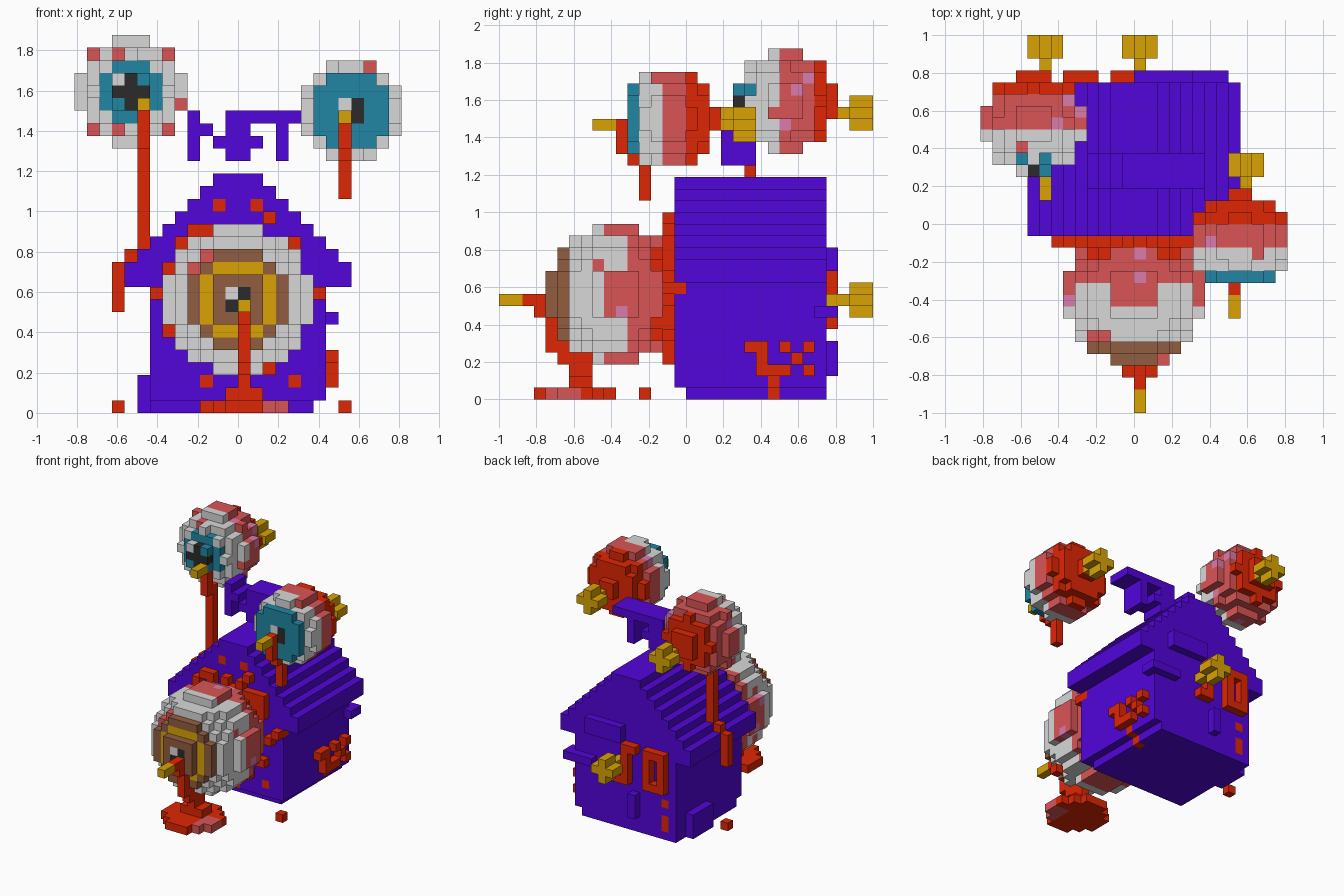
import bpy, bmesh, random
from mathutils import Vector

cube = bpy.data.objects.get("Cube")
if cube:
    bpy.data.objects.remove(cube, do_unlink=True)

V = 0.0625  # edge of one block
random.seed(4)

COLOURS = {
    "purple": (0.085, 0.0015, 0.70), "red": (0.74, 0.019, 0.001),
    "gold": (0.70, 0.37, 0.001), "brown": (0.29, 0.11, 0.052),
    "teal": (0.014, 0.24, 0.37), "white": (0.69, 0.69, 0.69),
    "salmon": (0.70, 0.09, 0.094), "mauve": (0.70, 0.20, 0.42),
    "black": (0.024, 0.024, 0.024),
}
MATS = {}
for name, rgb in COLOURS.items():
    m = bpy.data.materials.new(name)
    m.use_nodes = True
    m.diffuse_color = (*rgb, 1)
    bsdf = m.node_tree.nodes["Principled BSDF"]
    bsdf.inputs["Base Color"].default_value = (*rgb, 1)
    bsdf.inputs["Roughness"].default_value = 0.9
    MATS[name] = m


def box(x, y, z):
    """Block positions of a box; each range is inclusive, a number is one block."""
    r = [range(a[0], a[1] + 1) if isinstance(a, tuple) else (a,) for a in (x, y, z)]
    return [(i, j, k) for i in r[0] for j in r[1] for k in r[2]]


def build(name, cells):
    """Turn {block: colour} into a mesh holding only the exposed sides."""
    bm = bmesh.new()
    used = sorted(set(cells.values()))
    for c, colour in cells.items():
        mid = Vector(c) + Vector((0.5, 0.5, 0.5))
        for axis in range(3):
            for s in (-1, 1):
                n = list(c)
                n[axis] += s
                if tuple(n) in cells:
                    continue
                d, u, w = Vector(), Vector(), Vector()
                d[axis], u[(axis + 1) % 3], w[(axis + 2) % 3] = s / 2, s / 2, 0.5
                ring = (-u - w, u - w, u + w, w - u)
                f = bm.faces.new([bm.verts.new((mid + d + q) * V) for q in ring])
                f.material_index = used.index(colour)
    bmesh.ops.remove_doubles(bm, verts=bm.verts[:], dist=0.001)
    mesh = bpy.data.meshes.new(name)
    bm.to_mesh(mesh)
    bm.free()
    for colour in used:
        mesh.materials.append(MATS[colour])
    ob = bpy.data.objects.new(name, mesh)
    bpy.context.collection.objects.link(ob)


def part(name, colour, *boxes):
    build(name, {c: colour for b in boxes for c in box(*b)})


# House body with stepped gable roof
house = {c: "purple" for c in box((-7, 6), (-1, 11), (1, 9)) + box((-7, 5), (0, 11), 0)}
for z in range(10, 19):
    half = min(9, 20 - z)
    house.update({c: "purple" for c in box((-half, half - 1), (-1, 11), z)})
# stains soaked into the walls
for x, y, z in [(-2, -1, 16), (1, -1, 16), (4, -1, 2), (-3, -1, 2), (-6, 11, 4),
                (-6, 11, 2), (-6, 11, 1), (-7, -1, 9), (6, -1, 9), (0, -1, 1),
                (6, 7, 1), (5, 7, 0)]:
    house[(x, y, z)] = "red"
build("house", house)

# Loose planks on the walls
part("wall_planks", "purple", ((0, 4), 12, (11, 12)), ((4, 7), 12, 7), (7, 11, 7),
     (-2, 12, (2, 4)), (-8, (6, 9), (0, 2)))

# Broken back window frames
part("back_window", "red", (-6, 12, (6, 10)), (-4, 12, (6, 10)), (-5, 12, 6), (-5, 12, 10))
part("broken_window", "red", (-1, 12, (6, 10)), (0, 12, 6), (-2, 12, 10))

# Floating ridge ornament
part("ridge_ornament", "purple", ((-1, 5), (3, 5), 23), (-4, (3, 5), (20, 23)),
     (-3, (3, 5), 22), ((-1, 0), (3, 5), 22), ((-2, 1), (3, 5), 21),
     ((-1, 0), (3, 5), 20), (3, (3, 5), (20, 22)))

# Splashes on the front wall around the big eye
splash = {(x, -2, z): "red" for x, z in ((-5, 13), (4, 13), (-4, 14), (2, 15), (-7, 9), (6, 9))}
for x, y, z in box((-7, 6), -2, (2, 15)):
    r = ((x + 0.5) ** 2 + (z - 8.5) ** 2) ** 0.5
    if 3.5 < r < 6.2 and random.random() < 0.5:
        splash[(x, y, z)] = "red"
build("front_splash", splash)

# Splash on the side wall
part("side_splash", "red", (7, (5, 6), 4), (7, 6, 3), (7, (6, 8), 2), (7, 8, 4),
     (7, 9, 3), (7, 10, 4), (7, 10, 2))


def eyeball(name, centre, r2, y_min, pink, red, lobe, iris):
    """Block sphere: iris in front, white, pink, then red at the back."""
    cx, cy, cz = centre
    R = int(r2 ** 0.5) + 1
    cells = {}
    for c in box((int(cx) - R, int(cx) + R), (int(cy) - R - 1, int(cy) + R),
                 (int(cz) - R, int(cz) + R)):
        dx, dy, dz = c[0] + 0.5 - cx, c[1] + 0.5 - cy, c[2] + 0.5 - cz
        if dx * dx + dy * dy + dz * dz > r2 or c[1] < y_min:
            continue
        in_lobe = min(abs(dx), abs(dz)) < lobe
        y = c[1]
        if y >= red + in_lobe:
            col = "red"
        elif y >= pink - 2 * in_lobe:
            col = "mauve" if random.random() < 0.08 else "salmon"
        else:
            col = "salmon" if random.random() < 0.05 else "white"
        cells[c] = iris(dx, dz, y) or col
    build(name, cells)


def brown_iris(dx, dz, y):
    a, b = sorted((abs(dx), abs(dz)))
    if y > -11 or b > 4:
        return None
    if b < 1:
        return "white" if dx < 0 < dz else "black"
    return "gold" if b == 2.5 and a < 2 else "brown"


def round_iris(dx, dz, y):
    a, b = sorted((abs(dx), abs(dz)))
    if y > 5 or b > 2 or a == 2:
        return None
    if (dx, dz) == (-1, 1):
        return "white"
    return "black" if a == 0 and b < 2 else "teal"


def wide_iris(dx, dz, y):
    if y > -5:
        return None
    if max(abs(dx), abs(dz)) < 1:
        return "black" if dx > 0 else "white"
    return "teal"


eyeball("front_eye", (0, -6, 9), 36.4, -12, -5, -3, 2, brown_iris)
eyeball("right_top_eye", (-8.5, 8.5, 25.5), 18.5, 4, 8, 11, 0, round_iris)
eyeball("left_top_eye", (9, -1.5, 24), 17.6, -5, -2, 0, 0, wide_iris)


def arrow(name, x, z, tip, tail, shift=0):
    """Gold tip in front, shaft and cross-shaped fletching behind."""
    t = x + shift
    part(name + "_tip", "gold", (x, (tip, tip + 1), z))
    part(name + "_fletching", "gold", (t, (tail - 3, tail), z),
         ((t - 1, t + 1), (tail - 1, tail), z), (t, (tail - 1, tail), (z - 1, z + 1)))


arrow("front_arrow", 0, 8, -16, 15)
arrow("right_arrow", -8, 24, 2, 15)
arrow("left_arrow", 8, 23, -8, 5, 1)

# Drips running down from the arrow tips
part("front_drip", "red", (0, (-14, -13), 8), (0, -13, 7), (0, -12, (4, 6)),
     (0, -11, (3, 4)), (0, (-10, -9), (1, 3)), ((-1, 1), (-10, -9), 1))
part("right_drip", "red", (-8, 4, (21, 23)), (-8, 5, (13, 21)), (-9, 5, 12),
     (-10, 5, (8, 11)))
part("left_drip", "red", (8, -6, (21, 23)), (8, -5, (20, 21)), (8, -4, (17, 20)))

# Puddle and single drops on the ground
puddle = {}
for c in box((-3, 3), (-13, -7), 0):
    if c[0] ** 2 + (c[1] + 10) ** 2 <= 11:
        puddle[c] = "salmon" if c[0] in (2, 3) and c[1] in (-12, -11, -10) else "red"
build("puddle", puddle)
part("right_drop", "red", (-10, 5, 0))
part("left_drop", "red", (8, -4, 0))
